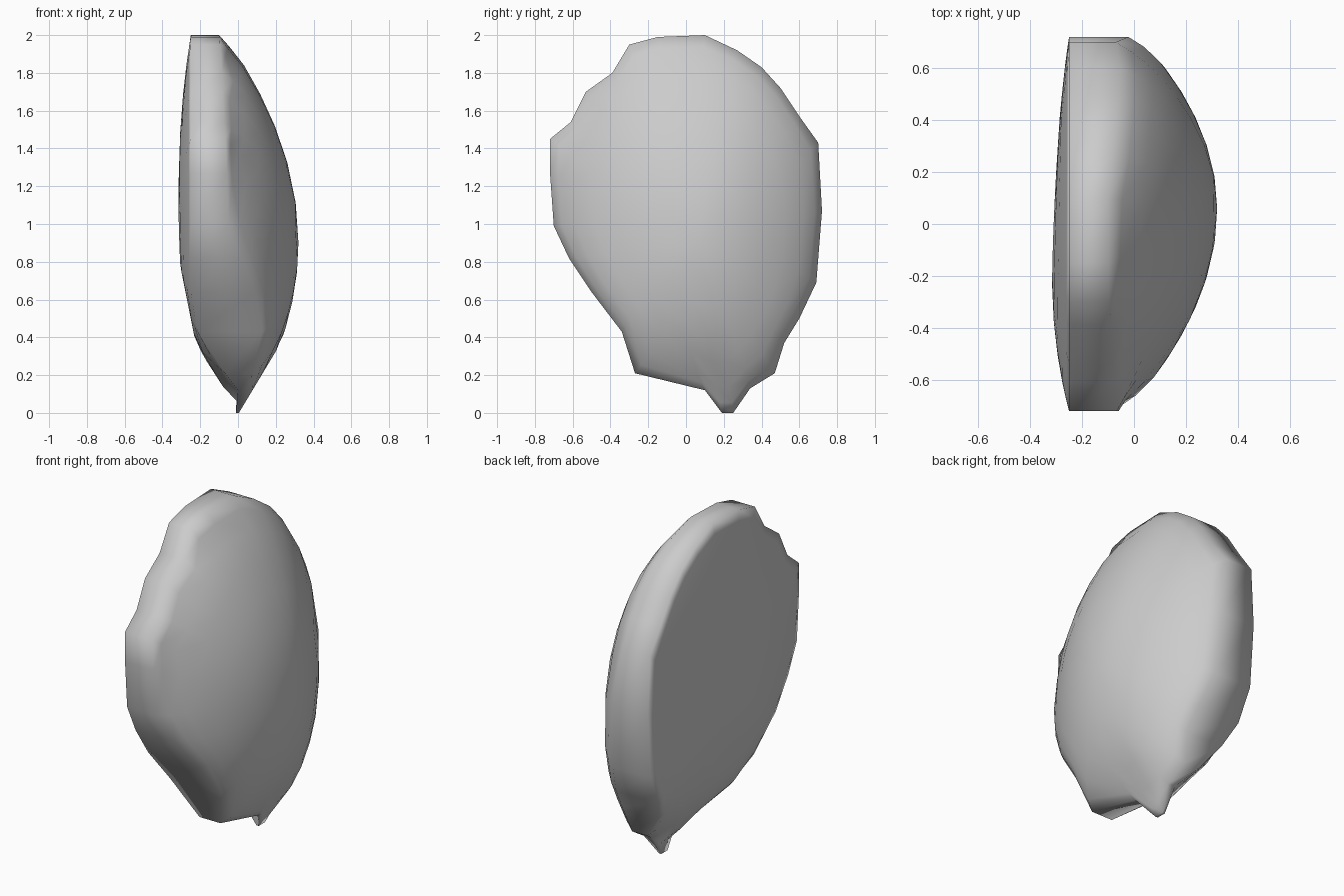
import bpy, bmesh
from math import pi, atan2, sin

if "Cube" in bpy.data.objects:
    bpy.data.objects.remove(bpy.data.objects["Cube"])

# irregular outline of the shell seen from the right (y, z)
OUTLINE = [(.19, 0), (.25, 0), (.34, .13), (.47, .21), (.52, .37), (.60, .5), (.69, .69),
           (.72, 1.07), (.70, 1.43), (.6, 1.57), (.5, 1.72), (.4, 1.83), (.27, 1.92),
           (.1, 2.0), (-.15, 1.99), (-.3, 1.95), (-.39, 1.8), (-.53, 1.7), (-.61, 1.54),
           (-.72, 1.45), (-.72, 1.27), (-.70, .99), (-.62, .82), (-.5, .64), (-.34, .43),
           (-.27, .21), (.1, .12)]
CY, CZ = .06, .9
N = len(OUTLINE)


def smoothed(pts):
    return [tuple(.25 * pts[i - 1][k] + .5 * pts[i][k] + .25 * pts[(i + 1) % N][k]
                  for k in (0, 1)) for i in range(N)]


SOFT = smoothed(smoothed(OUTLINE))


def front_x(y, z, s):
    # dome that rolls over near the rim
    up = sin(atan2(z - CZ, y - CY))
    u = abs(y - CY) / (.70 if y > CY else .76)
    v = abs(z - CZ) / (1.08 if z > CZ else .9)
    h = max(0, 1 - (u ** 2.2 + v ** 2.2) ** (2 / 2.2))
    rim = -.01 - .05 * max(up, 0) ** 2 + .06 * max(-up, 0) ** 2
    roll = max(0, (s - .88) / .12) ** 2 * .04
    return min(rim + (.32 - rim) * h - roll, .005 + .6 * z)


def back_x(y, z, s):
    x = -.25 - .057 * (1 - s ** 3) + (.07 * y - .03 * (z - 1)) * (1 - s)
    pinch = .1 * max(0, (s - .85) / .15) * max(0, 1 - z / .55)
    x = max(x, -.01 - .57 * z, -.15 - .2 * z)
    return min(x + pinch, 0) if z > .02 else x


bm = bmesh.new()


def ring(s, depth):
    t = min(1, (1 - s) / .25)
    verts = []
    for a, b in zip(OUTLINE, SOFT):
        y = CY + s * (a[0] + (b[0] - a[0]) * t - CY)
        z = CZ + s * (a[1] + (b[1] - a[1]) * t - CZ)
        verts.append(bm.verts.new((depth(y, z, s), y, z)))
    return verts


def bridge(a, b):
    for i in range(N):
        j = (i + 1) % N
        bm.faces.new((a[i], a[j], b[j], b[i]))


def cap(r, depth):
    c = bm.verts.new((depth(CY, CZ, 0), CY, CZ))
    for i in range(N):
        bm.faces.new((r[i], r[(i + 1) % N], c))


# bulging front, rim wall and nearly flat back, as one closed run of rings
steps = (.2, .4, .58, .74, .87, .95, 1)
rings = [ring(s, front_x) for s in steps] + [ring(s, back_x) for s in reversed(steps)]
for a, b in zip(rings, rings[1:]):
    bridge(a, b)
cap(rings[0], front_x)
cap(rings[-1], back_x)
bmesh.ops.remove_doubles(bm, verts=bm.verts, dist=.002)
bmesh.ops.recalc_face_normals(bm, faces=bm.faces)

mesh = bpy.data.meshes.new("shell")
bm.to_mesh(mesh)
bm.free()
shell = bpy.data.objects.new("shell", mesh)
bpy.context.collection.objects.link(shell)
bpy.context.view_layer.objects.active = shell
shell.select_set(True)
bpy.ops.object.shade_smooth_by_angle(angle=100 * pi / 180)
